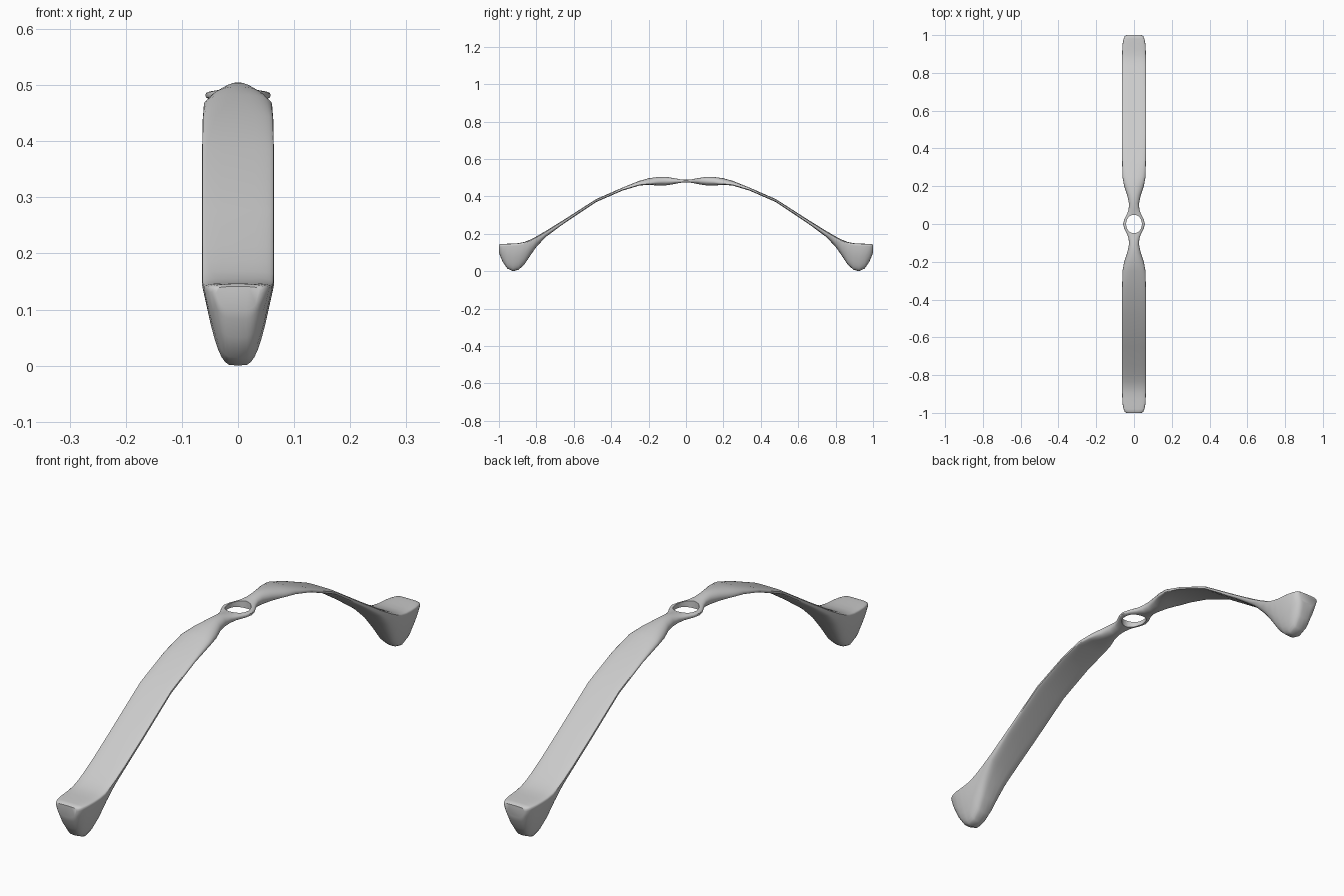
import bpy, bmesh, math

if "Cube" in bpy.data.objects:
    bpy.data.objects.remove(bpy.data.objects["Cube"])

# Sections of one half: y, half width, top z, edge z, bottom z, bottom width ratio, roundness
HALF = [
    (0.000, .058, .491, .482, .473, 1.0, .6),
    (0.025, .051, .492, .482, .472, 1.0, .6),
    (0.055, .036, .496, .482, .468, 1.0, .8),
    (0.080, .028, .500, .482, .463, 1.0, .9),
    (0.110, .027, .505, .481, .459, 1.0, 1.0),
    (0.150, .035, .504, .477, .458, 1.0, .95),
    (0.200, .052, .497, .468, .462, 1.0, .9),
    (0.250, .061, .483, .462, .458, 1.0, .75),
    (0.340, .063, .447, .437, .431, 1.0, .55),
    (0.480, .064, .386, .378, .370, 1.0, .5),
    (0.650, .064, .277, .267, .257, 1.0, .5),
    (0.750, .064, .215, .203, .183, .9, .5),
    (0.800, .064, .186, .174, .130, .75, .5),
    (0.835, .064, .168, .156, .080, .65, .5),
    (0.865, .064, .156, .144, .035, .58, .5),
    (0.895, .063, .150, .138, .008, .55, .5),
    (0.925, .062, .148, .136, .000, .55, .5),
    (0.955, .060, .147, .135, .014, .56, .5),
    (0.980, .055, .146, .133, .050, .60, .5),
    (0.994, .049, .145, .131, .083, .66, .5),
    (1.000, .040, .141, .129, .100, .75, .5),
]
N = 28


def section(y, w, zt, ze, zb, ratio, e):
    """Closed rounded outline, narrowed toward its underside."""
    pts = []
    for i in range(N):
        a = math.tau * i / N
        c, s = math.cos(a), math.sin(a)
        x = w * math.copysign(abs(c) ** e, c)
        h = abs(s) ** e
        if s >= 0:
            z = ze + (zt - ze) * h
        else:
            z = ze - (ze - zb) * h
            x *= 1 - (1 - ratio) * h
        pts.append((x, y, z))
    return pts


# Arched strap with both feet, lofted end to end
rows = [(-s[0],) + s[1:] for s in reversed(HALF[1:])] + HALF
bm = bmesh.new()
loops = [[bm.verts.new(p) for p in section(*r)] for r in rows]
for a, b in zip(loops, loops[1:]):
    for i in range(N):
        j = (i + 1) % N
        bm.faces.new((a[i], a[j], b[j], b[i]))
bm.faces.new(loops[0])
bm.faces.new(loops[-1])
bmesh.ops.recalc_face_normals(bm, faces=bm.faces)
mesh = bpy.data.meshes.new("arched_handle")
bm.to_mesh(mesh)
bm.free()
handle = bpy.data.objects.new("arched_handle", mesh)
bpy.context.collection.objects.link(handle)

# Round eyelet hole through the crown
bpy.ops.mesh.primitive_cylinder_add(vertices=24, radius=1, depth=0.3, location=(0, 0, .48))
cutter = bpy.context.object
cutter.name = "eyelet_cutter"
cutter.scale = (.042, .049, 1)
cutter.hide_render = True
mod = handle.modifiers.new("eyelet", 'BOOLEAN')
mod.operation = 'DIFFERENCE'
mod.solver = 'EXACT'
mod.object = cutter
bpy.ops.object.select_all(action='DESELECT')
handle.select_set(True)
bpy.context.view_layer.objects.active = handle
bpy.ops.object.modifier_apply(modifier="eyelet")
bpy.data.objects.remove(cutter)
bpy.ops.object.shade_smooth_by_angle(angle=math.radians(40))
